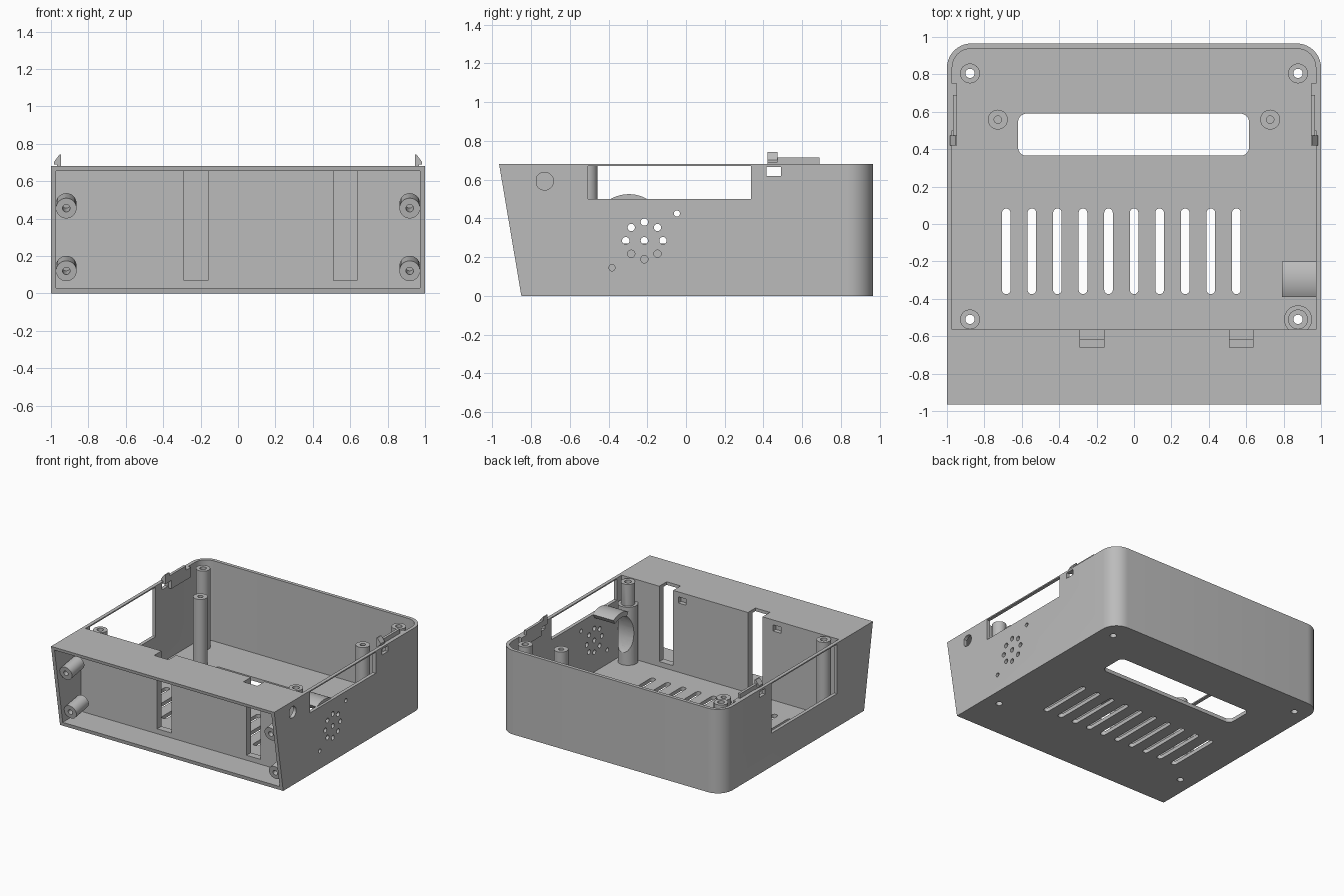
import bpy, bmesh
from math import sin, cos, pi, atan2

if "Cube" in bpy.data.objects:
    bpy.data.objects.remove(bpy.data.objects["Cube"])

grey = bpy.data.materials.new("plain_grey")
grey.use_nodes = True
COLOR = (0.5, 0.5, 0.5, 1)
grey.diffuse_color = COLOR
grey.node_tree.nodes["Principled BSDF"].inputs["Base Color"].default_value = COLOR
parts = []


def prism(name, pts, lo, hi, axis):
    """Extrude a 2D outline between lo and hi along an axis."""
    place = {"x": lambda a, b, d: (d, a, b),
             "y": lambda a, b, d: (a, d, b),
             "z": lambda a, b, d: (a, b, d)}[axis]
    bm = bmesh.new()
    rings = [[bm.verts.new(place(a, b, d)) for a, b in pts] for d in (lo, hi)]
    n = len(pts)
    for ring in rings:
        bm.faces.new(ring)
    for i in range(n):
        j = (i + 1) % n
        bm.faces.new((rings[0][i], rings[0][j], rings[1][j], rings[1][i]))
    bmesh.ops.recalc_face_normals(bm, faces=bm.faces)
    mesh = bpy.data.meshes.new(name)
    bm.to_mesh(mesh)
    bm.free()
    mesh.materials.append(grey)
    ob = bpy.data.objects.new(name, mesh)
    bpy.context.collection.objects.link(ob)
    return ob


def part(*args):
    ob = prism(*args)
    parts.append(ob)
    return ob


def arc(a, b, r, start=0, end=360, n=32):
    steps = n if end - start == 360 else n + 1
    angles = [(start + (end - start) * i / n) * pi / 180 for i in range(steps)]
    return [(a + r * cos(t), b + r * sin(t)) for t in angles]


def rect(a0, a1, b0, b1):
    return [(a0, b0), (a1, b0), (a1, b1), (a0, b1)]


def rounded(a0, a1, b0, b1, r, all_corners=True):
    pts = arc(a1 - r, b1 - r, r, 0, 90, 10) + arc(a0 + r, b1 - r, r, 90, 180, 10)
    if all_corners:
        return pts + arc(a0 + r, b0 + r, r, 180, 270, 10) + arc(a1 - r, b0 + r, r, 270, 360, 10)
    return pts + [(a0, b0), (a1, b0)]


def slot(a, b0, b1, r):
    return arc(a, b1 - r, r, 0, 180, 10) + arc(a, b0 + r, r, 180, 360, 10)


def cut(target, pts, lo, hi, axis):
    tool = prism("cutter", pts, lo, hi, axis)
    tool.hide_render = True
    mod = target.modifiers.new("cut", "BOOLEAN")
    mod.operation = "DIFFERENCE"
    mod.solver = "EXACT"
    mod.object = tool
    bpy.context.view_layer.objects.active = target
    bpy.ops.object.modifier_apply(modifier=mod.name)
    bpy.data.objects.remove(tool)


def tube(name, x, y, r, hole, z0, z1, hole_from):
    ob = part(name, arc(x, y, r), z0, z1, "z")
    cut(ob, arc(x, y, hole, n=24), hole_from, 1, "z")
    return ob


# Enclosure shell: rounded back, leaning front, main bay and front bay
WALL = 0.972
shell = part("enclosure_shell", rounded(-1, 1, -1.05, 0.965, 0.13, False), 0, 0.68, "z")
cut(shell, [(-1.3, -0.1), (-0.833, -0.1), (-0.985, 0.8), (-1.3, 0.8)], -1.2, 1.2, "x")
cut(shell, rounded(-WALL, WALL, -0.565, 0.937, 0.1, False), 0.03, 0.8, "z")
cut(shell, rect(-WALL, WALL, 0.03, 0.655), -1.3, -0.62, "y")

# Cable slots and latch pockets in the partition
for x0, x1 in ((-0.29, -0.16), (0.51, 0.635)):
    cut(shell, rect(x0, x1, 0.07, 0.8), -0.66, -0.55, "y")
for x in (-0.42, 0.43):
    cut(shell, rect(x - 0.035, x + 0.035, 0.59, 0.64), -0.6, -0.55, "y")

# Floor window, vents and screw holes
cut(shell, rounded(-0.62, 0.615, 0.365, 0.59, 0.045), -0.1, 0.1, "z")
for i in range(10):
    cut(shell, slot(-0.683 + i * 0.1367, -0.375, 0.083, 0.023), -0.1, 0.1, "z")
for x in (-0.877, 0.877):
    for y in (-0.51, 0.805):
        cut(shell, arc(x, y, 0.025, n=24), -0.1, 0.1, "z")

# Side openings leaving a thin top rail, and latch windows
for side, sill in ((-1, 0.27), (1, 0.5)):
    lo, hi = sorted((side * 0.95, side * 1.1))
    cut(shell, rect(-0.505, 0.335, sill, 0.67), lo, hi, "x")
    cut(shell, rect(0.415, 0.49, 0.618, 0.664), lo, hi, "x")

# Speaker grille, its fixing holes and the flat-sided socket hole
SPEAKER = (-0.215, 0.285)
grille = [SPEAKER] + arc(*SPEAKER, 0.096, n=8)
for y, z in grille:
    cut(shell, arc(y, z, 0.019, n=20), 0.95, 1.1, "x")
for y, z in ((-0.047, 0.425), (-0.382, 0.145)):
    cut(shell, arc(y, z, 0.016, n=20), 0.95, 1.1, "x")
socket = [(max(y, -0.768), z) for y, z in arc(-0.73, 0.592, 0.046)]
cut(shell, socket, 0.95, 1.1, "x")

# Corner screw posts and shorter inner posts
for x, side in ((-0.877, "right"), (0.877, "left")):
    tube("back_post_" + side, x, 0.805, 0.053, 0.025, 0.01, 0.67, -1)
    front = tube("front_post_" + side, x, -0.51, 0.053, 0.025, 0.01, 0.675, -1)
    tube("inner_post_" + side, x * 0.83, 0.558, 0.053, 0.02, 0.01, 0.575, 0.3)

# Speaker seat carved into the left front post, with an arched holder above
collar = tube("speaker_seat", 0.877, -0.51, 0.075, 0.026, 0.02, 0.5, -1)
for ob in (front, collar):
    cut(ob, arc(*SPEAKER, 0.27, n=48), 0.7, WALL, "x")
holder = arc(-0.295, 0.335, 0.19, 60, 120, 12) + arc(-0.295, 0.335, 0.15, 60, 120, 12)[::-1]
part("speaker_holder", holder, 0.79, 0.98, "x")

# Front panel screw bosses, square to the leaning front
LEAN = atan2(0.115, 0.68)
for x in (-0.918, 0.918):
    for z in (0.12, 0.455):
        boss = part("panel_boss", arc(0, 0, 0.055), 0, 0.16, "y")
        cut(boss, arc(0, 0, 0.02, n=20), -0.1, 0.12, "y")
        boss.location = (x, -0.815 - 0.169 * z, z)
        boss.rotation_euler.x = LEAN

# Snap clips on both side walls
for s, side in ((-1, "right"), (1, "left")):
    plate = sorted((s * 0.947, s * 0.968))
    part("clip_plate_" + side, rect(0.42, 0.69, 0.668, 0.715), *plate, "x")
    part("clip_base_" + side, rect(0.5, 0.75, 0.6, 0.68), *sorted((s * 0.947, s * 0.98)), "x")
    hook = [(0.946, 0.668), (0.946, 0.742), (0.955, 0.742), (0.985, 0.702),
            (0.985, 0.688), (0.968, 0.688), (0.968, 0.668)]
    part("clip_hook_" + side, [(s * x, z) for x, z in hook], 0.42, 0.472, "y")

# Smooth curved walls, keep edges crisp
bpy.ops.object.select_all(action="DESELECT")
for ob in parts:
    ob.select_set(True)
bpy.context.view_layer.objects.active = shell
bpy.ops.object.shade_smooth_by_angle(angle=pi / 6)
